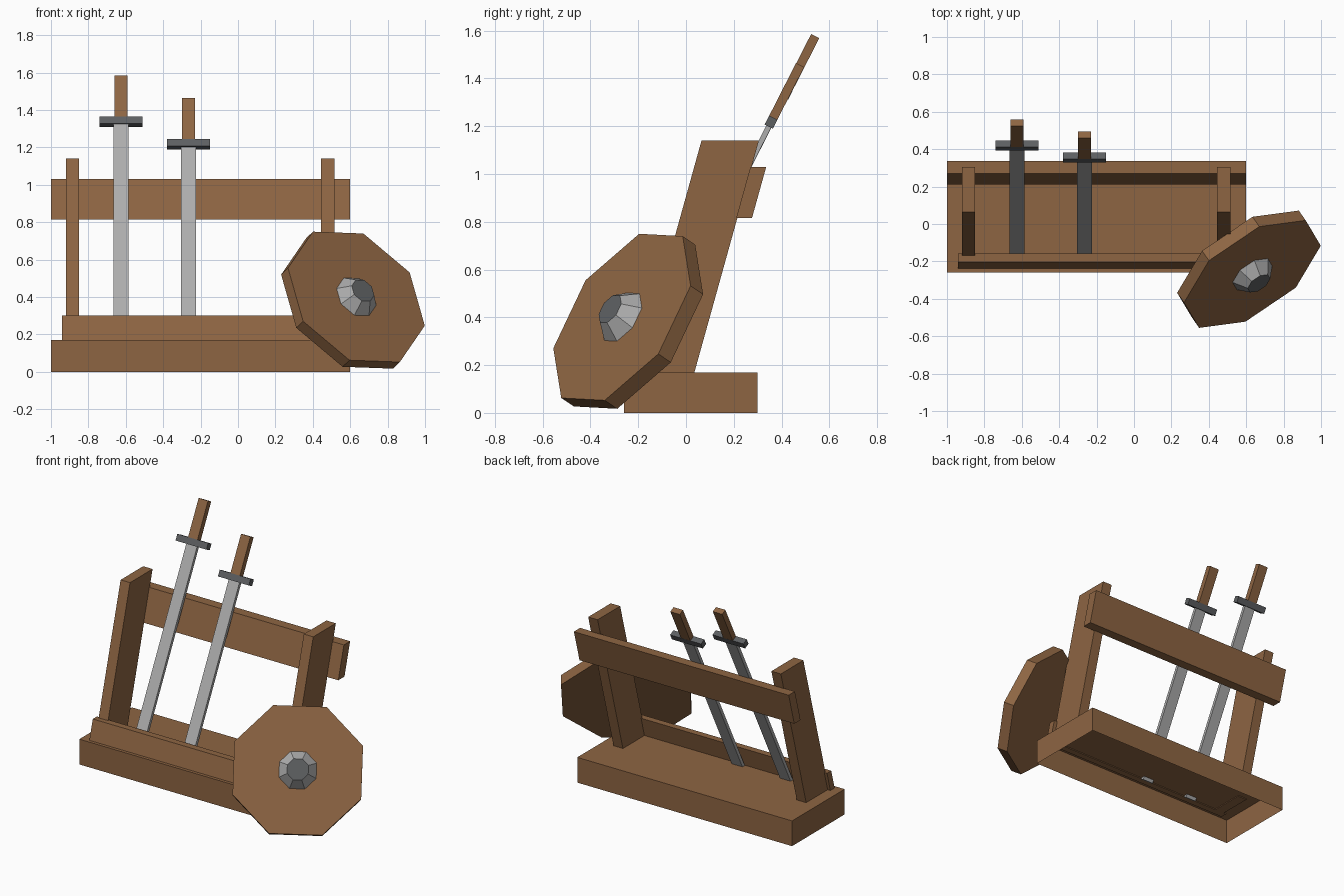
import bpy, bmesh, math
from mathutils import Vector, Matrix

if "Cube" in bpy.data.objects:
    bpy.data.objects.remove(bpy.data.objects["Cube"])


def material(name, rgb):
    m = bpy.data.materials.new(name)
    m.diffuse_color = (*rgb, 1)
    m.use_nodes = True
    m.node_tree.nodes["Principled BSDF"].inputs["Base Color"].default_value = m.diffuse_color
    return m


WOOD = material("wood", (0.27, 0.13, 0.055))
STEEL = material("steel", (0.42, 0.42, 0.42))
IRON = material("dark_iron", (0.11, 0.115, 0.12))


def finish(name, bm, *mats):
    bmesh.ops.recalc_face_normals(bm, faces=bm.faces)
    me = bpy.data.meshes.new(name)
    bm.to_mesh(me)
    bm.free()
    for m in mats:
        me.materials.append(m)
    ob = bpy.data.objects.new(name, me)
    bpy.context.collection.objects.link(ob)
    return ob


def leaning_board(name, x0, x1, y, depth, z0, z1, lean):
    """Board whose side profile is a parallelogram; y is the front edge at z0."""
    bm = bmesh.new()
    s = lean * (z1 - z0)
    profile = [(y, z0), (y + depth, z0), (y + depth + s, z1), (y + s, z1)]
    face = bm.faces.new([bm.verts.new((x0, py, pz)) for py, pz in profile])
    ext = bmesh.ops.extrude_face_region(bm, geom=[face], use_keep_orig=True)
    verts = [g for g in ext["geom"] if isinstance(g, bmesh.types.BMVert)]
    bmesh.ops.translate(bm, verts=verts, vec=(x1 - x0, 0, 0))
    return finish(name, bm, WOOD)


def box(name, size, centre, frame, mat):
    """Box placed in a local frame."""
    bm = bmesh.new()
    m = frame @ Matrix.Translation(centre) @ Matrix.Diagonal((*size, 1))
    bmesh.ops.create_cube(bm, size=1, matrix=m)
    return finish(name, bm, mat)


def octagon_frustum(name, r0, r1, h0, h1, frame, *mats):
    """Eight-sided solid along the frame's z axis."""
    bm = bmesh.new()
    rings = []
    for r, h in ((r0, h0), (r1, h1)):
        rings.append([bm.verts.new(frame @ Vector((r * math.cos(k * math.pi / 4),
                      r * math.sin(k * math.pi / 4), h))) for k in range(8)])
    bm.faces.new(rings[0])
    cap = bm.faces.new(rings[1])
    cap.material_index = len(mats) - 1
    for k in range(8):
        j = (k + 1) % 8
        bm.faces.new((rings[0][k], rings[0][j], rings[1][j], rings[1][k]))
    return finish(name, bm, *mats)


# Base tray, open underneath
base = leaning_board("base", -1.0, 0.6, -0.26, 0.56, 0.0, 0.17, 0.0)
bm = bmesh.new()
bm.from_mesh(base.data)
bm.normal_update()
bmesh.ops.delete(bm, geom=[f for f in bm.faces if f.normal.z < -0.9], context="FACES_ONLY")
bm.to_mesh(base.data)
bm.free()

# Rack frame: two leaning posts, front lip, back rail
LEAN = 0.278
for side, x in (("left", -0.92), ("right", 0.445)):
    leaning_board(side + "_post", x, x + 0.07, -0.206, 0.24, 0.165, 1.14, LEAN)
leaning_board("front_lip", -0.94, 0.54, -0.24, 0.045, 0.165, 0.30, LEAN)
leaning_board("back_rail", -1.0, 0.6, 0.21, 0.066, 0.815, 1.03, LEAN)

# Swords leaning on the back rail
for i, (x, y, z) in enumerate(((-0.625, 0.419, 1.338), (-0.265, 0.356, 1.217)), 1):
    angle = math.radians(27)
    frame = Matrix.Translation((x, y, z)) @ Matrix.Rotation(-angle, 4, "X")
    length = (z - 0.155) / math.cos(angle)
    box(f"sword_{i}_blade", (0.08, 0.022, length), (0, 0, -length / 2), frame, STEEL)
    box(f"sword_{i}_guard", (0.23, 0.039, 0.042), (0, 0, 0), frame, IRON)
    box(f"sword_{i}_grip", (0.07, 0.038, 0.268), (0, 0, 0.134), frame, WOOD)

# Octagonal shield propped against the right front corner
normal = Vector((0.502, -0.717, 0.483)).normalized()
corner = Vector((-0.232, 0.072, 0.348))
u = (corner - normal * corner.dot(normal)).normalized()
v = normal.cross(u)
frame = Matrix.Translation((0.633, -0.268, 0.401)) @ Matrix((u, v, normal)).transposed().to_4x4()
octagon_frustum("shield", 0.425, 0.425, -0.073, 0, frame, WOOD)
octagon_frustum("shield_boss", 0.127, 0.07, -0.005, 0.07, frame, STEEL, IRON)
